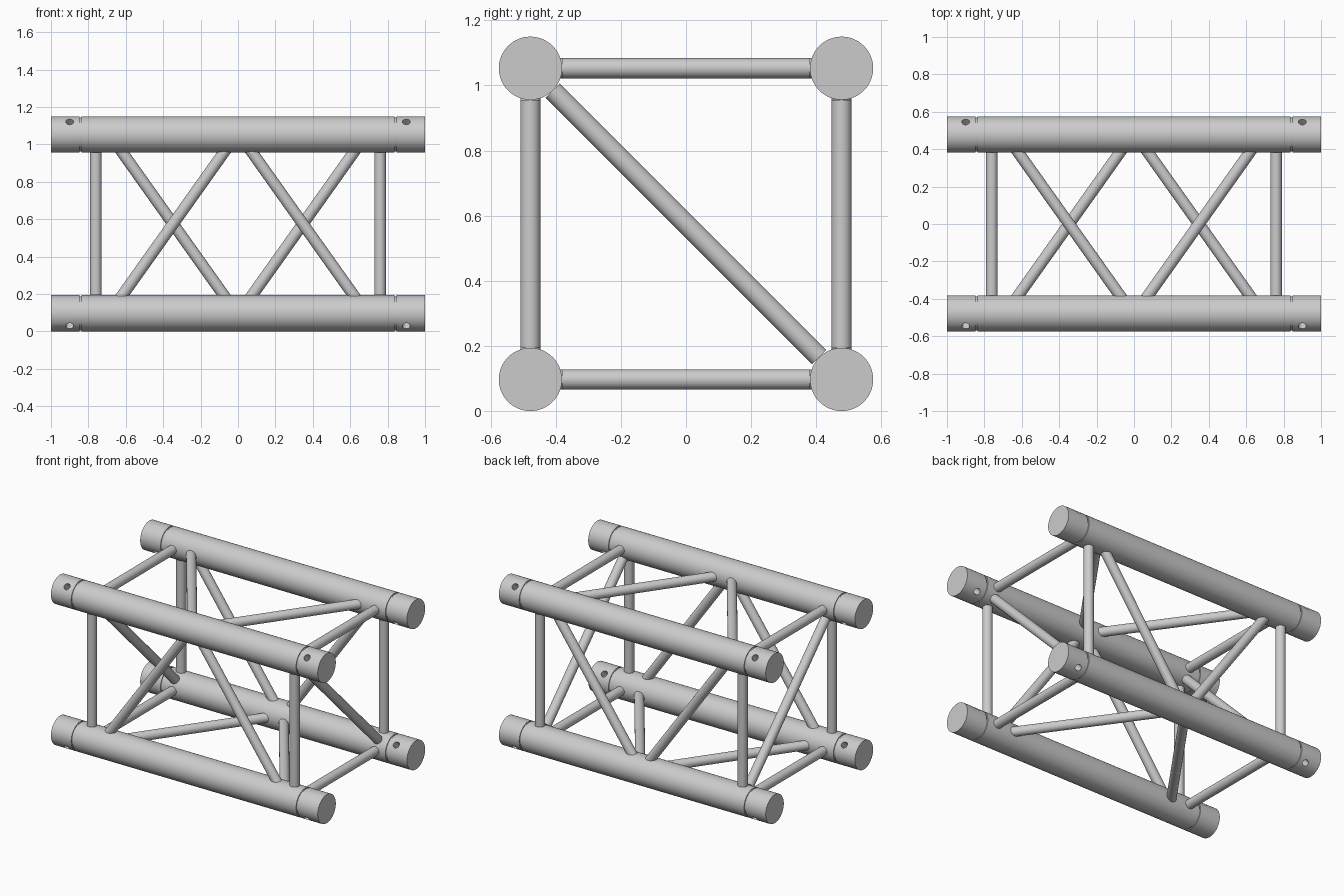
import bpy, bmesh, math
from mathutils import Vector, Matrix

if "Cube" in bpy.data.objects:
    bpy.data.objects.remove(bpy.data.objects["Cube"])

R, BAR = 0.097, 0.031          # chord and brace radii
C, MID = 0.478, 0.575          # chord offset from the axis, axis height
IN = C - R                     # inner edge of the chords

metal = bpy.data.materials.new("aluminium grey")
metal.diffuse_color = (0.6, 0.6, 0.6, 1)
metal.use_nodes = True
metal.node_tree.nodes["Principled BSDF"].inputs["Base Color"].default_value = metal.diffuse_color


def finish(name, bm):
    me = bpy.data.meshes.new(name)
    bmesh.ops.recalc_face_normals(bm, faces=bm.faces)
    bm.to_mesh(me)
    bm.free()
    me.materials.append(metal)
    ob = bpy.data.objects.new(name, me)
    bpy.context.collection.objects.link(ob)
    return ob


def smooth(ob):
    bpy.ops.object.select_all(action='DESELECT')
    ob.select_set(True)
    bpy.context.view_layer.objects.active = ob
    bpy.ops.object.shade_smooth_by_angle(angle=math.radians(35))


def rod(name, a, b, r=BAR, sides=32):
    """Capped cylinder between two points."""
    a, b = Vector(a), Vector(b)
    d = b - a
    m = Matrix.Translation((a + b) / 2) @ d.to_track_quat('Z', 'Y').to_matrix().to_4x4()
    bm = bmesh.new()
    bmesh.ops.create_cone(bm, cap_ends=True, segments=sides, radius1=r,
                          radius2=r, depth=d.length, matrix=m)
    return finish(name, bm)


def chord(name, y, z, sides=64):
    """Main tube turned from a profile, with a groove behind each end sleeve."""
    half = [(1.0, R), (0.848, R), (0.848, R - 0.006), (0.838, R - 0.006), (0.838, R)]
    profile = [(-x, r) for x, r in half] + [(x, r) for x, r in reversed(half)]
    bm = bmesh.new()
    rings = [[bm.verts.new((x, y + r * math.cos(t), z + r * math.sin(t)))
              for t in (2 * math.pi * i / sides for i in range(sides))]
             for x, r in profile]
    for p, q in zip(rings, rings[1:]):
        for i in range(sides):
            j = (i + 1) % sides
            bm.faces.new((p[i], p[j], q[j], q[i]))
    bm.faces.new(rings[0])
    bm.faces.new(rings[-1])
    return finish(name, bm)


# Four chords with diagonal pin holes through the end sleeves
for sy, yn in ((-1, "front"), (1, "back")):
    for sz, zn in ((-1, "lower"), (1, "upper")):
        y, z = sy * C, MID + sz * C
        tube = chord(f"{zn}_{yn}_chord", y, z)
        for sx in (-1, 1):
            k = 0.12
            pin = rod("pin_hole_cutter", (sx * 0.9, y - sy * k, z - sz * k),
                      (sx * 0.9, y + sy * k, z + sz * k), 0.021, 24)
            pin.hide_render = True
            pin.hide_viewport = True
            mod = tube.modifiers.new("pin hole", 'BOOLEAN')
            mod.operation = 'DIFFERENCE'
            mod.solver = 'EXACT'
            mod.object = pin
        smooth(tube)

# End frames: uprights, cross bars and one diagonal at each end
for sx, xn in ((-1, "left"), (1, "right")):
    x = sx * 0.76
    for s in (-1, 1):
        smooth(rod(f"{xn}_upright", (x, s * C, MID - IN), (x, s * C, MID + IN)))
        smooth(rod(f"{xn}_cross_bar", (x, -IN, MID + s * C), (x, IN, MID + s * C)))
    k = C - R * math.sqrt(0.5)
    smooth(rod(f"{xn}_end_diagonal", (x, -k, MID + k), (x, k, MID - k)))

# Zigzag braces on the four long sides, apex near the middle
E = IN + 0.02                  # braces sink slightly into the chords
NEAR, FAR = 0.062, 0.632
for sx in (-1, 1):
    n, f = sx * NEAR, sx * FAR
    for s in (-1, 1):
        smooth(rod("front_brace" if s < 0 else "back_brace",
                   (n, s * C, MID - s * E), (f, s * C, MID + s * E)))
        smooth(rod("bottom_brace" if s < 0 else "top_brace",
                   (n, -s * E, MID + s * C), (f, s * E, MID + s * C)))
